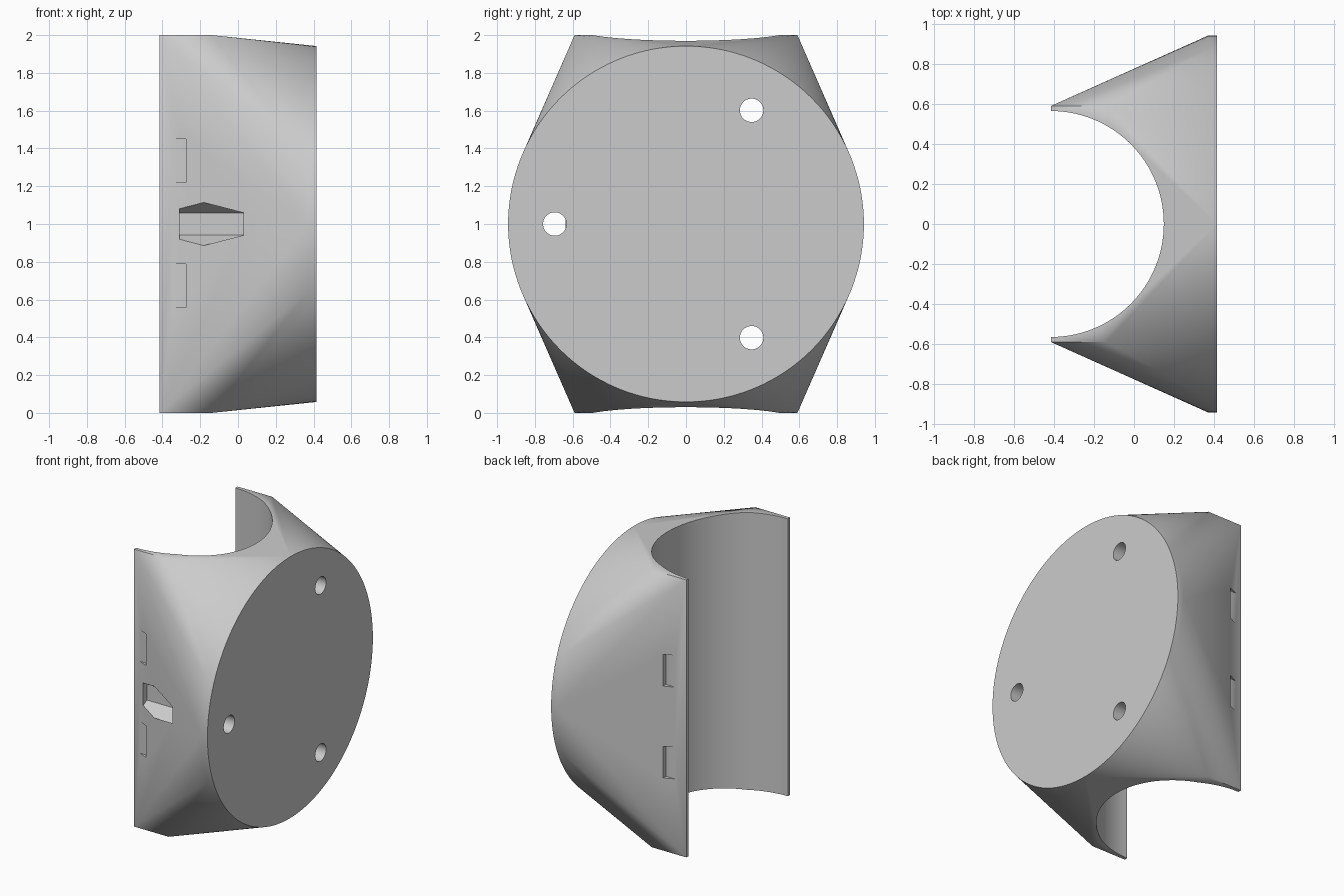
import bpy
import bmesh
import math
from mathutils import Matrix, Vector

cube = bpy.data.objects.get("Cube")
if cube:
    bpy.data.objects.remove(cube, do_unlink=True)

HALF = 0.416      # half depth along x
DISC_R = 0.942    # mounting disc radius
BORE_R = 0.565    # half-round channel radius

grey = bpy.data.materials.new("light grey")
grey.use_nodes = True
colour = (0.6, 0.6, 0.6, 1)
grey.diffuse_color = colour
grey.node_tree.nodes["Principled BSDF"].inputs["Base Color"].default_value = colour


def add_object(name, bm):
    bmesh.ops.recalc_face_normals(bm, faces=bm.faces)
    mesh = bpy.data.meshes.new(name)
    bm.to_mesh(mesh)
    bm.free()
    mesh.materials.append(grey)
    obj = bpy.data.objects.new(name, mesh)
    bpy.context.collection.objects.link(obj)
    return obj


def box(name, low, high):
    low, high = Vector(low), Vector(high)
    bm = bmesh.new()
    bmesh.ops.create_cube(bm, size=1, matrix=Matrix.Translation((low + high) / 2)
                          @ Matrix.Diagonal((high - low).to_4d()))
    return add_object(name, bm)


def prism_x(name, radius, sides, x0, x1, y, z):
    """Prism along x with one corner pointing up."""
    bm = bmesh.new()
    rings = []
    for x in (x0, x1):
        rings.append([bm.verts.new((x, y + radius * math.sin(a), z + radius * math.cos(a)))
                      for a in (math.tau * i / sides for i in range(sides))])
    bm.faces.new(rings[0])
    bm.faces.new(rings[1])
    for i in range(sides):
        j = (i + 1) % sides
        bm.faces.new((rings[0][i], rings[0][j], rings[1][j], rings[1][i]))
    return add_object(name, bm)


# Body: hull between an upright block and a round mounting disc
bm = bmesh.new()
for x in (-HALF, -0.14):
    for y in (-0.59, 0.59):
        for z in (0, 2):
            bm.verts.new((x, y, z))
for x in (0.37, HALF):
    for i in range(128):
        a = math.tau * i / 128
        bm.verts.new((x, DISC_R * math.cos(a), 1 + DISC_R * math.sin(a)))
bmesh.ops.convex_hull(bm, input=bm.verts)
bmesh.ops.dissolve_limit(bm, angle_limit=0.002, verts=bm.verts, edges=bm.edges)
body = add_object("mount_body", bm)

cutters = []

# Half-round vertical channel
bm = bmesh.new()
bmesh.ops.create_cone(bm, cap_ends=True, segments=128, radius1=BORE_R, radius2=BORE_R,
                      depth=3, matrix=Matrix.Translation((-HALF, 0, 1)))
cutters.append(add_object("channel_cutter", bm))

# Three screw holes with hexagonal nut pockets behind them
for angle in (60, 180, 300):
    a = math.radians(angle)
    y, z = 0.695 * math.cos(a), 1 + 0.695 * math.sin(a)
    cutters.append(prism_x("screw_hole_cutter", 0.062, 48, -0.3, 0.6, y, z))
    cutters.append(prism_x("nut_pocket_cutter", 0.114, 6, -0.31, 0.028, y, z))

# Wedge notches, two on each flank
for y0, y1 in ((-0.9, -0.621), (0.621, 0.9)):
    for z in (0.673, 1.335):
        cutters.append(box("notch_cutter", (-0.6, y0, z - 0.114), (-0.275, y1, z + 0.114)))

# Apply the cuts
bpy.context.view_layer.objects.active = body
body.select_set(True)
for cutter in cutters:
    mod = body.modifiers.new("cut", 'BOOLEAN')
    mod.operation = 'DIFFERENCE'
    mod.solver = 'EXACT'
    mod.object = cutter
    bpy.ops.object.modifier_apply(modifier=mod.name)
    bpy.data.objects.remove(cutter, do_unlink=True)

bpy.ops.object.select_all(action='DESELECT')
body.select_set(True)
bpy.context.view_layer.objects.active = body
bpy.ops.object.shade_smooth_by_angle(angle=math.radians(25))
